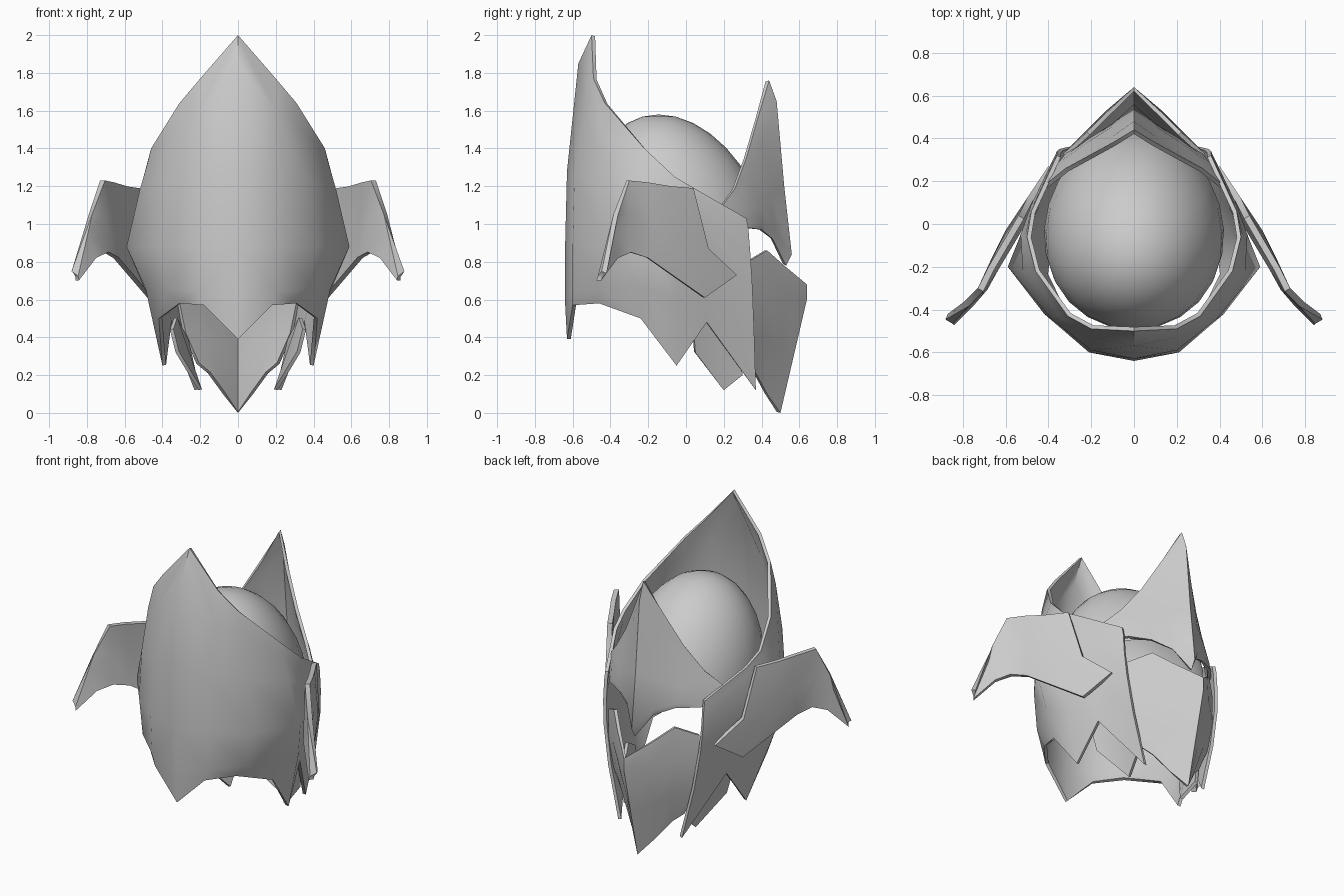
import bpy
import bmesh
import math
from mathutils import Vector

default_cube = bpy.data.objects.get("Cube")
if default_cube:
    bpy.data.objects.remove(default_cube, do_unlink=True)

# Single plain metal colour
metal = bpy.data.materials.new("plain_grey")
metal.use_nodes = True
grey = (0.6, 0.6, 0.6, 1)
metal.diffuse_color = grey
metal.node_tree.nodes["Principled BSDF"].inputs["Base Color"].default_value = grey


def finish(name, bm, modifiers=(), sharp_angle=50):
    """Turn a bmesh into a named, smooth-shaded object with its modifiers applied."""
    mesh = bpy.data.meshes.new(name)
    bm.to_mesh(mesh)
    bm.free()
    mesh.materials.append(metal)
    obj = bpy.data.objects.new(name, mesh)
    bpy.context.collection.objects.link(obj)
    for kind, settings in modifiers:
        modifier = obj.modifiers.new(kind.title(), kind)
        for key, value in settings.items():
            setattr(modifier, key, value)
    bpy.ops.object.select_all(action='DESELECT')
    obj.select_set(True)
    bpy.context.view_layer.objects.active = obj
    if modifiers:
        bpy.ops.object.convert(target='MESH')
    bpy.ops.object.shade_smooth_by_angle(angle=math.radians(sharp_angle))
    return obj


def plate(name, columns, flip=False, thickness=0.02):
    """Loft a mirrored metal plate through columns of points, given in hundredths."""
    bm = bmesh.new()
    grid = [[bm.verts.new(Vector(point) / 100) for point in column] for column in columns]
    for left, right in zip(grid, grid[1:]):
        for row in range(len(left) - 1):
            corners = [left[row], left[row + 1], right[row + 1], right[row]]
            bm.faces.new(corners[::-1] if flip else corners)
    return finish(name, bm, [
        ('MIRROR', dict(use_axis=(True, False, False), use_clip=True, merge_threshold=0.001)),
        ('SOLIDIFY', dict(thickness=thickness, offset=-1)),
    ])


# Tall pointed shell wrapping around the back and both cheeks
plate("back_shell", [
    [(0, -50, 200), (0, -57, 185), (0, -63, 128), (0, -64, 88), (0, -64, 58), (0, -63, 39)],
    [(20, -49, 177), (20, -53, 160), (20, -59, 125), (21, -60, 88), (20, -60, 64), (18, -60, 57)],
    [(31, -43, 164), (34, -44, 150), (38, -45, 122), (42, -42, 88), (38, -44, 66), (31, -46, 58)],
    [(46, -22, 140), (48, -23, 132), (52, -22, 118), (59, -20, 88), (49, -22, 66), (42, -24, 50)],
    [(50, -6, 125), (51, -6, 120), (53, -5, 108), (53, -5, 88), (47, -5, 60), (40, -5, 25)],
    [(48, 6, 118), (48, 7, 113), (48, 9, 102), (46, 9, 85), (42, 10, 65), (37, 11, 48)],
    [(36, 32, 103), (36, 33, 98), (36, 34, 85), (35, 35, 70), (31, 36, 45), (23, 37, 12)],
])

# Ridged lower face guard with a pointed chin
plate("face_guard", [
    [(0, 64, 68), (0, 64, 60), (0, 57, 30), (0, 50, 0)],
    [(13, 52, 78), (13, 53, 62), (10, 48, 35), (8, 43, 10)],
    [(22, 43, 86), (23, 43, 65), (20, 41, 40), (16, 37, 21)],
    [(33, 33, 80), (33, 33, 62), (29, 33, 42), (22, 33, 26)],
], flip=True)

# Pointed forehead plate with arched brows and a nose point
plate("forehead_plate", [
    [(0, 44, 176), (0, 48, 165), (0, 52, 120), (0, 56, 84), (0, 53, 78)],
    [(10, 38, 156), (10, 41, 145), (11, 45, 115), (10, 47, 96), (9, 46, 92)],
    [(21, 32, 135), (21, 34, 126), (22, 38, 110), (21, 40, 100), (20, 40, 97)],
    [(32, 26, 119), (33, 27, 114), (33, 30, 105), (32, 32, 100), (32, 33, 98)],
    [(42, 18, 108), (42, 19, 105), (42, 20, 101), (42, 20, 99), (42, 20, 97)],
], flip=True)

# Swept side wings
plate("side_wings", [
    [(54, 4, 119), (50, 12, 87), (40, 27, 73)],
    [(61, -8, 120), (60, -3, 90), (48, 10, 61)],
    [(68, -20, 122), (67, -17, 100), (66, -20, 82)],
    [(73, -30, 123), (73, -31, 105), (71, -29, 85)],
    [(79, -36, 105), (80, -38, 95), (77, -36, 82)],
    [(87, -42, 74), (86, -44, 72), (86, -45, 70)],
], flip=True, thickness=0.03)

# Small lower plates tucked behind the cheeks
plate("cheek_plates", [
    [(36, 4, 44), (33, 5, 32)],
    [(34, 14, 50), (21, 20, 12)],
    [(28, 27, 38), (24, 30, 20)],
])

# Skull cap: the upper half of an egg, leaning towards the back
bm = bmesh.new()
bmesh.ops.create_uvsphere(bm, u_segments=24, v_segments=16, radius=1)
lower_half = [v for v in bm.verts if v.co.z < -0.01]
bmesh.ops.delete(bm, geom=lower_half, context='VERTS')
for v in bm.verts:
    narrowing = 1 - 0.06 * v.co.y
    lean = -0.12 * v.co.z
    v.co = Vector((0.42 * v.co.x * narrowing, 0.455 * v.co.y - 0.025 + lean, 0.98 + 0.6 * v.co.z))
finish("skull_cap", bm)
